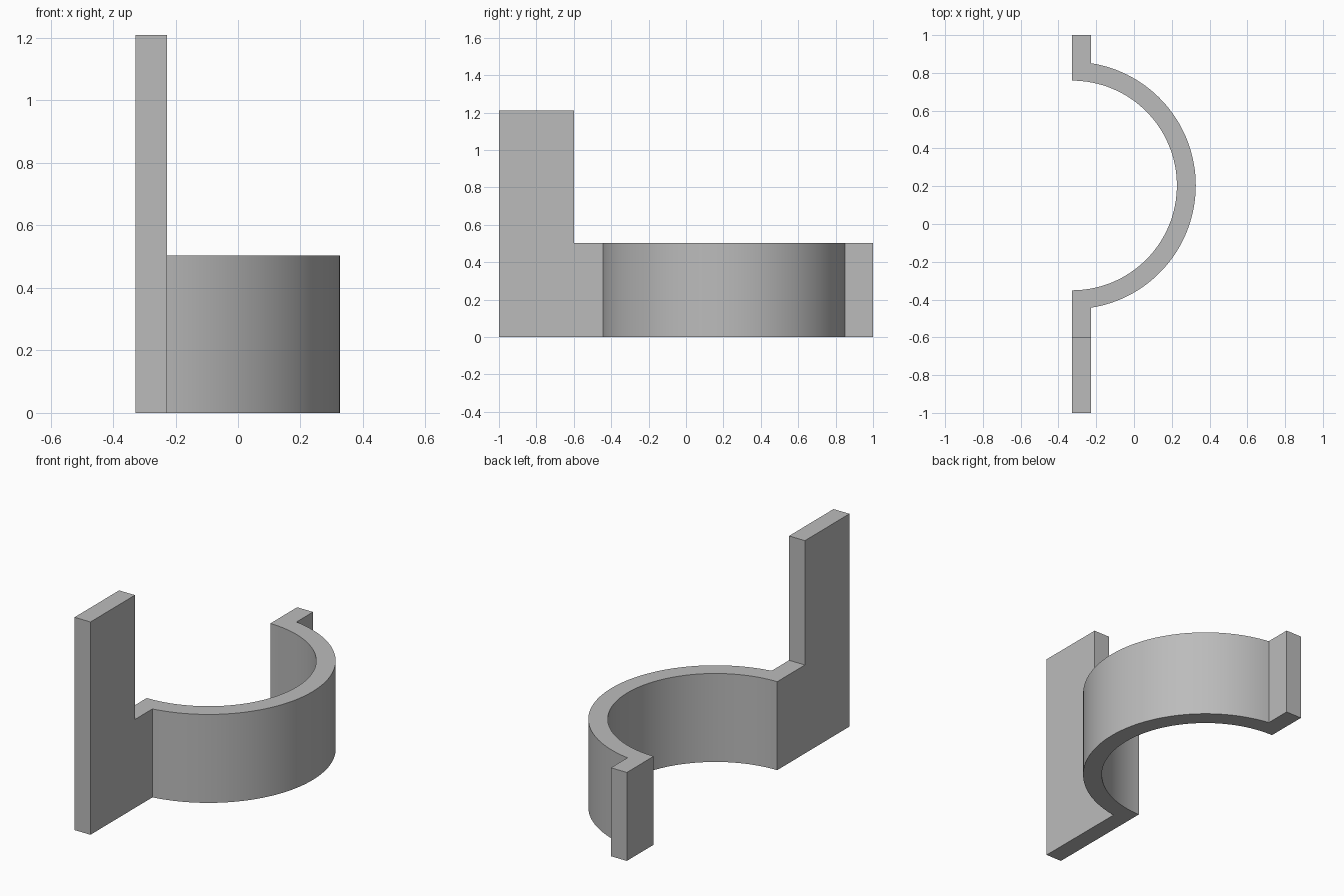
import bpy, bmesh, math

cube = bpy.data.objects.get("Cube")
if cube:
    bpy.data.objects.remove(cube, do_unlink=True)

# Dimensions
BACK, WALL = -0.328, 0.1
FRONT = BACK + WALL
CENTER_Y = 0.204
R_IN, R_OUT = 0.555, 0.655
BAND_H, TAB_H, TAB_Y = 0.503, 1.21, -0.6
STEPS = 64

grey = bpy.data.materials.new("plain grey")
grey.use_nodes = True
colour = (0.5, 0.5, 0.5, 1)
grey.diffuse_color = colour
grey.node_tree.nodes["Principled BSDF"].inputs["Base Color"].default_value = colour


def arc(radius, limit):
    """Points from the -y end to the +y end of an arc about the back plane."""
    return [(BACK + radius * math.cos(a), CENTER_Y + radius * math.sin(a))
            for a in (limit * (2 * i / STEPS - 1) for i in range(STEPS + 1))]


def extrude_up(bm, face, height):
    """Raise a face by height and return the new top face."""
    new = bmesh.ops.extrude_face_region(bm, geom=[face])["geom"]
    bmesh.ops.translate(bm, vec=(0, 0, height),
                        verts=[v for v in new if isinstance(v, bmesh.types.BMVert)])
    return next(f for f in new if isinstance(f, bmesh.types.BMFace))


bm = bmesh.new()

# Half-ring band with the two flat flanges, as one outline
inner = arc(R_IN, math.pi / 2)
outer = arc(R_OUT, math.acos(WALL / R_OUT))
outline = ([(BACK, TAB_Y), (FRONT, TAB_Y)] + outer
           + [(FRONT, 1), (BACK, 1)] + inner[::-1])
verts = [bm.verts.new((x, y, 0)) for x, y in outline]
band = bm.faces.new(verts)

# Footprint of the tall tab, sharing the edge with the flange
ends = [bm.verts.new((x, -1, 0)) for x in (BACK, FRONT)]
tab = bm.faces.new([ends[0], ends[1], verts[1], verts[0]])

# Raise both together, then raise the tab further
new = bmesh.ops.extrude_face_region(bm, geom=[band, tab], use_keep_orig=True)["geom"]
bmesh.ops.translate(bm, vec=(0, 0, BAND_H),
                    verts=[v for v in new if isinstance(v, bmesh.types.BMVert)])
tab_top = min((f for f in new if isinstance(f, bmesh.types.BMFace)),
              key=lambda f: f.calc_center_median().y)
extrude_up(bm, tab_top, TAB_H - BAND_H)
bmesh.ops.recalc_face_normals(bm, faces=bm.faces)

mesh = bpy.data.meshes.new("half_ring_bracket")
bm.to_mesh(mesh)
bm.free()
mesh.materials.append(grey)
bracket = bpy.data.objects.new("half_ring_bracket", mesh)
bpy.context.collection.objects.link(bracket)

# Smooth the curved walls, keep the corners sharp
bpy.ops.object.select_all(action="DESELECT")
bracket.select_set(True)
bpy.context.view_layer.objects.active = bracket
bpy.ops.object.shade_smooth_by_angle(angle=math.radians(20))
